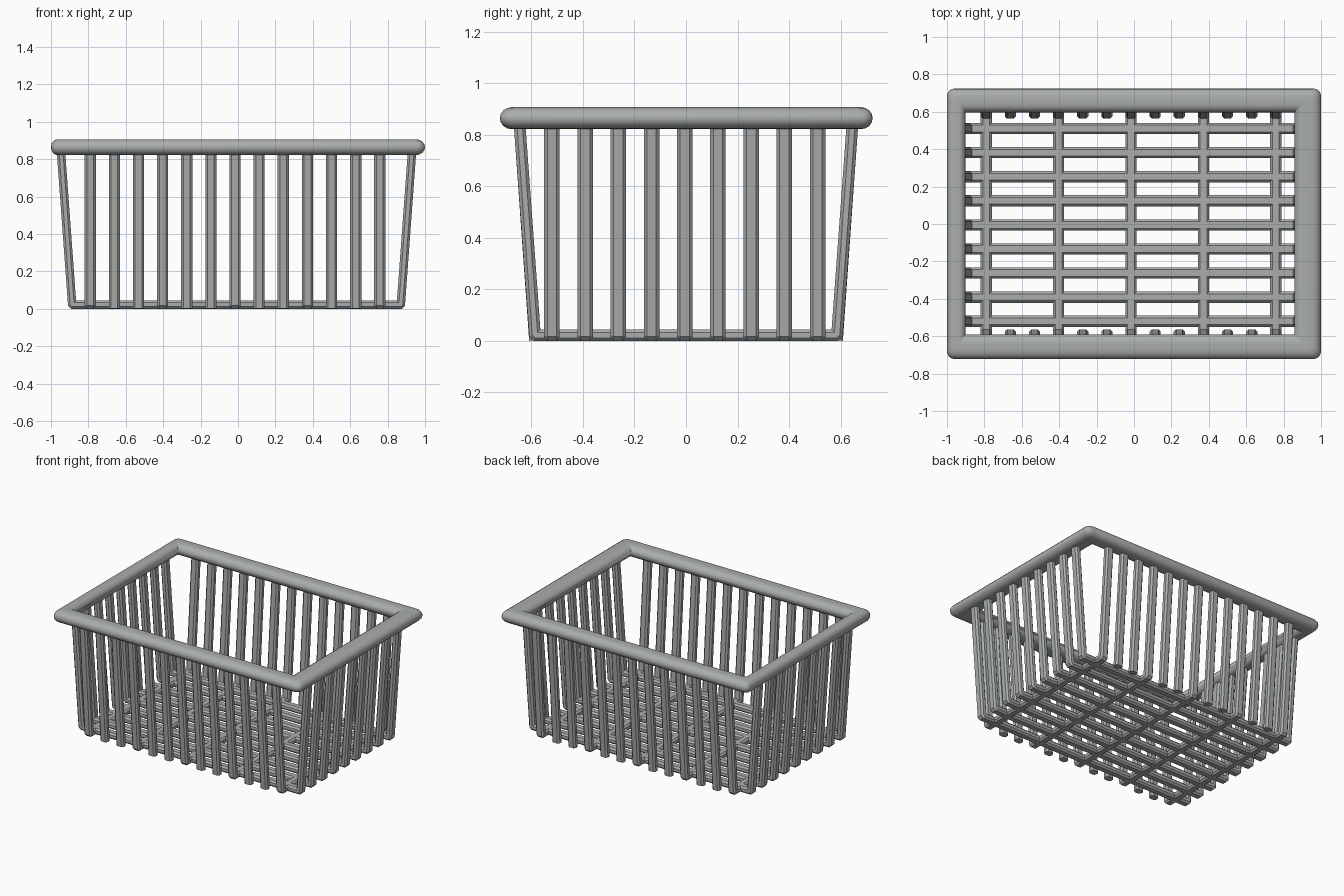
import bpy, bmesh
from math import sin, cos, pi
from mathutils import Vector

if "Cube" in bpy.data.objects:
    bpy.data.objects.remove(bpy.data.objects["Cube"])

W, T, C = 0.03, 0.0225, 0.012   # rib half width, half thickness, chamfer
SECTION = [(W - C, -T), (W, -T + C), (W, T - C), (W - C, T),
           (-W + C, T), (-W, T - C), (-W, -T + C), (-W + C, -T)]
CX = -0.008                      # basket body centre in x

grey = bpy.data.materials.new("dark_grey")
grey.diffuse_color = (0.40, 0.42, 0.415, 1)
grey.use_nodes = True
grey.node_tree.nodes["Principled BSDF"].inputs["Base Color"].default_value = grey.diffuse_color


def finish(bm, name, smooth=False):
    bmesh.ops.remove_doubles(bm, verts=bm.verts, dist=1e-5)
    bmesh.ops.recalc_face_normals(bm, faces=bm.faces)
    me = bpy.data.meshes.new(name)
    bm.to_mesh(me)
    bm.free()
    me.materials.append(grey)
    ob = bpy.data.objects.new(name, me)
    bpy.context.collection.objects.link(ob)
    if smooth:
        bpy.context.view_layer.objects.active = ob
        ob.select_set(True)
        bpy.ops.object.shade_smooth_by_angle(angle=0.7)
        ob.select_set(False)


def bridge(bm, a, b):
    n = len(a)
    for i in range(n):
        bm.faces.new((a[i], a[(i + 1) % n], b[(i + 1) % n], b[i]))


def sweep(bm, path, place):
    """Sweep the chamfered section along a planar path with mitred bends."""
    pts = [Vector(p) for p in path]
    rings = []
    for i, p in enumerate(pts):
        dirs = []
        if i > 0:
            dirs.append((p - pts[i - 1]).normalized())
        if i < len(pts) - 1:
            dirs.append((pts[i + 1] - p).normalized())
        norms = [Vector((-d.y, d.x)) for d in dirs]
        n = sum(norms, Vector((0, 0))).normalized()
        n /= n.dot(norms[0])
        rings.append([bm.verts.new(place(u, p + n * v)) for u, v in SECTION])
    for a, b in zip(rings, rings[1:]):
        bridge(bm, a, b)
    bm.faces.new(rings[0])
    bm.faces.new(rings[-1])


def ribs(name, positions, top, bottom, full, place_at):
    bm = bmesh.new()
    for i, pos in enumerate(positions):
        place = place_at(pos)
        left = [(-top, 0.86), (-bottom, T + 0.004), (-bottom + 0.004, T)]
        if full(i):              # U-shaped rib running under the floor
            sweep(bm, left + [(-x, z) for x, z in reversed(left)], place)
        else:                    # wall-only ribs on both sides
            for s in (-1, 1):
                sweep(bm, [(s * top, 0.86), (s * bottom, 0.002)], place)
    finish(bm, name)


# Front and back ribs, every third one continues across the floor
ribs("front_back_ribs", [-0.79 + 0.129 * i for i in range(13)], 0.647, 0.586,
     lambda i: i % 3 == 0, lambda x: lambda u, p: (x + u, p.x, p.y))

# Side ribs, all continue across the floor
ribs("side_ribs", [-0.52 + 0.1288 * i for i in range(9)], 0.94, 0.879,
     lambda i: True, lambda y: lambda u, p: (CX + p.x, y + u, p.y))

# Rounded top rim: profile lerped from inner rectangle to rounded outer one
inner = (-0.90, 0.857, -0.59, 0.597)
outer = (-1.0, 1.0, -0.722, 0.724)
R, N = 0.04, 5
ring_in, ring_out = [], []
for k, (ix, iy) in enumerate([(1, 3), (0, 3), (0, 2), (1, 2)]):
    sx, sy = (1 if ix else -1), (1 if iy == 3 else -1)
    for j in range(N):
        a = (k + j / (N - 1)) * pi / 2
        ring_in.append(Vector((inner[ix], inner[iy])))
        ring_out.append(Vector((outer[ix] - sx * R + R * cos(a),
                                outer[iy] - sy * R + R * sin(a))))
profile = []
for c, start in ((0.65, -pi / 2), (0.35, pi / 2)):
    for j in range(9):
        a = start + pi * j / 8
        profile.append((c + 0.35 * cos(a), 0.864 + 0.0425 * sin(a)))
bm = bmesh.new()
loops = [[bm.verts.new((*p.lerp(q, t), z)) for p, q in zip(ring_in, ring_out)]
         for t, z in profile]
for a, b in zip(loops, loops[1:] + loops[:1]):
    bridge(bm, a, b)
bmesh.ops.dissolve_degenerate(bm, dist=1e-5, edges=bm.edges)
finish(bm, "rim", smooth=True)
